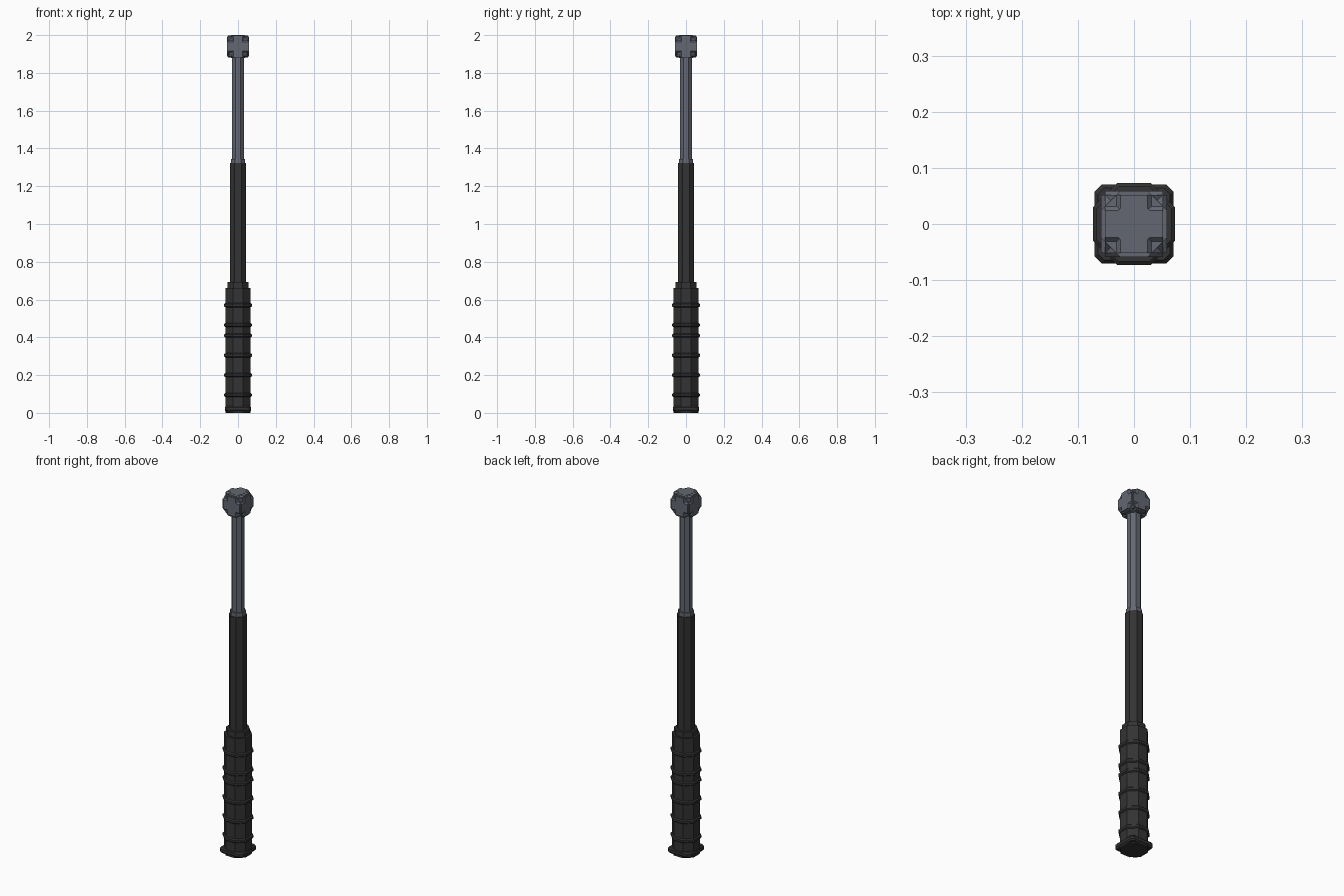
import bpy, bmesh, math
from mathutils import Matrix

cube = bpy.data.objects.get("Cube")
if cube:
    bpy.data.objects.remove(cube, do_unlink=True)


def make_material(name, colour):
    m = bpy.data.materials.new(name)
    m.use_nodes = True
    m.diffuse_color = (*colour, 1)
    bsdf = m.node_tree.nodes["Principled BSDF"]
    bsdf.inputs["Base Color"].default_value = (*colour, 1)
    bsdf.inputs["Roughness"].default_value = 0.6
    return m


black = make_material("matte black", (0.033, 0.033, 0.034))
steel = make_material("dark steel", (0.125, 0.137, 0.167))


def finish(bm, name, mat):
    bmesh.ops.recalc_face_normals(bm, faces=bm.faces)
    me = bpy.data.meshes.new(name)
    bm.to_mesh(me)
    bm.free()
    me.materials.append(mat)
    ob = bpy.data.objects.new(name, me)
    bpy.context.collection.objects.link(ob)
    return ob


def eight_sided(name, profile, mat, corner=math.tan(math.pi / 8), axis=None, centre=0.0):
    """Stack of eight-sided rings; profile is (half width, height), corner sets the flat length."""
    bm = bmesh.new()
    rings = []
    for a, z in profile:
        b = a * corner
        outline = [(a, -b), (a, b), (b, a), (-b, a), (-a, b), (-a, -b), (-b, -a), (b, -a)]
        rings.append([bm.verts.new((x, y, z)) for x, y in outline])
    for low, high in zip(rings, rings[1:]):
        for i in range(8):
            j = (i + 1) % 8
            bm.faces.new((low[i], low[j], high[j], high[i]))
    bm.faces.new(rings[0][::-1])
    bm.faces.new(rings[-1])
    if axis:
        bm.transform(Matrix.Rotation(math.pi / 2, 4, axis))
    bm.transform(Matrix.Translation((0, 0, centre)))
    return finish(bm, name, mat)


# Grip with stepped collar
eight_sided("grip", [(0.067, 0), (0.067, 0.662)], black)
eight_sided("grip_collar", [(0.056, 0.65), (0.056, 0.692)], black)

# Raised grip ribs
for n, z in enumerate((0.095, 0.2, 0.305, 0.41, 0.465, 0.57)):
    eight_sided(f"grip_rib_{n + 1}",
                [(0.067, z - 0.011), (0.073, z - 0.006), (0.073, z + 0.006), (0.067, z + 0.011)],
                black)

# Square pommel with clipped corners that stand out past the grip
eight_sided("pommel", [(0.064, 0.006), (0.07, 0.014), (0.07, 0.028), (0.064, 0.036)],
            black, corner=0.83)

# Telescoping shaft
eight_sided("lower_tube", [(0.043, 0.69), (0.043, 1.322)], black)
eight_sided("tube_collar", [(0.038, 1.31), (0.038, 1.345)], steel)
eight_sided("upper_rod", [(0.032, 1.34), (0.032, 1.89)], steel)

# Head: three crossing eight-sided blocks around a central core
for name, axis in (("head_block_vertical", None), ("head_block_side", "Y"),
                   ("head_block_front", "X")):
    eight_sided(name, [(0.059, -0.052), (0.059, 0.052)], steel, axis=axis, centre=1.94)
eight_sided("head_core", [(0.037, 1.878), (0.037, 2.0)], steel)
